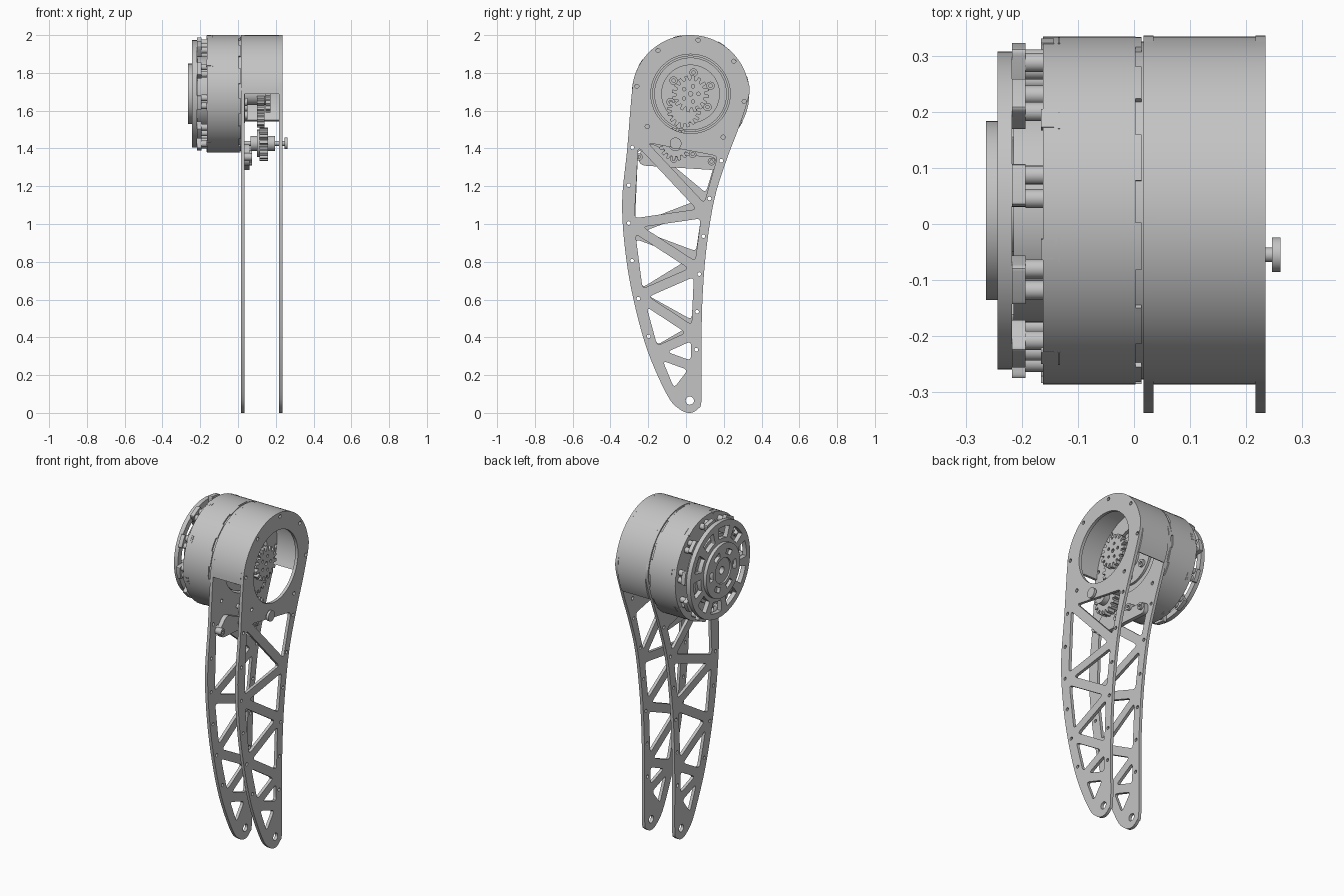
import bpy, bmesh, math
from math import sin, cos, pi, radians
from mathutils import Vector

cube = bpy.data.objects.get("Cube")
if cube:
    bpy.data.objects.remove(cube)

metal = bpy.data.materials.new("satin grey metal")
metal.use_nodes = True
GREY = (0.55, 0.55, 0.55, 1)
metal.diffuse_color = GREY
metal.node_tree.nodes["Principled BSDF"].inputs["Base Color"].default_value = GREY

CY, CZ, R = 0.024, 1.689, 0.311      # hip axis and housing radius
KY, KZ = -0.055, 1.427               # idler axis


def circle(r, y=CY, z=CZ, n=48):
    return [(y + r * cos(2 * pi * i / n), z + r * sin(2 * pi * i / n)) for i in range(n)]


def polar(r, deg, y=CY, z=CZ):
    return (y + r * cos(radians(deg)), z + r * sin(radians(deg)))


def sector(r0, r1, a0, a1, n=12):
    arc = [a0 + (a1 - a0) * i / n for i in range(n + 1)]
    return [polar(r1, a) for a in arc] + [polar(r0, a) for a in reversed(arc)]


def gear(r, teeth, depth, y, z):
    pts = []
    for i in range(teeth):
        for frac, rad in ((0, r - depth), (.3, r - depth), (.42, r), (.85, r)):
            pts.append(polar(rad, 360 * (i + frac) / teeth, y, z))
    return pts


def rounded(pts, amount):
    """Replace every corner by a short curve."""
    out = []
    for i, p in enumerate(pts):
        p = Vector(p)
        a, b = [p + (Vector(q) - p).normalized() * min(amount, (Vector(q) - p).length * .4)
                for q in (pts[i - 1], pts[(i + 1) % len(pts)])]
        for t in (0, .25, .5, .75, 1):
            out.append(tuple(a * (1 - t) ** 2 + p * 2 * t * (1 - t) + b * t * t))
    return out


def slab(name, outline, x0, x1, holes=()):
    """Flat (y, z) profile with holes, extruded along x."""
    cu = bpy.data.curves.new(name, 'CURVE')
    cu.dimensions, cu.fill_mode, cu.extrude = '2D', 'BOTH', (x1 - x0) / 2
    for loop in [outline, *holes]:
        sp = cu.splines.new('POLY')
        sp.points.add(len(loop) - 1)
        for pt, (y, z) in zip(sp.points, loop):
            pt.co = (y, z, 0, 1)
        sp.use_cyclic_u = True
    tmp = bpy.data.objects.new(name + "_profile", cu)
    bpy.context.collection.objects.link(tmp)
    dg = bpy.context.evaluated_depsgraph_get()
    mesh = bpy.data.meshes.new_from_object(tmp.evaluated_get(dg))
    bpy.data.objects.remove(tmp)
    bm = bmesh.new()
    bm.from_mesh(mesh)
    bmesh.ops.remove_doubles(bm, verts=bm.verts, dist=1e-5)
    for v in bm.verts:
        y, z, x = v.co
        v.co = (x + (x0 + x1) / 2, y, z)
    bmesh.ops.recalc_face_normals(bm, faces=bm.faces)
    bm.to_mesh(mesh)
    bm.free()
    mesh.name = name
    mesh.materials.clear()
    mesh.materials.append(metal)
    ob = bpy.data.objects.new(name, mesh)
    bpy.context.collection.objects.link(ob)
    bpy.ops.object.select_all(action='DESELECT')
    ob.select_set(True)
    bpy.context.view_layer.objects.active = ob
    bpy.ops.object.shade_smooth_by_angle(angle=radians(30))


# Leg side outline: front and rear edges listed from the top down
front = [(-.295, 1.6), (-.312, 1.39), (-.338, 1.12), (-.322, .86), (-.278, .6), (-.204, .33), (-.1, .095)]
rear = [(.285, 1.525), (.215, 1.34), (.15, 1.13), (.107, .86), (.087, .6), (.082, .35), (.082, .07)]
toe = [(.063, .022), (.02, 0), (-.035, .02)]


def edge(side, z):
    for (ya, za), (yb, zb) in zip(side, side[1:]):
        if zb <= z <= za:
            return yb + (ya - yb) * (z - zb) / (za - zb)
    return side[0][0] if z > side[0][1] else side[-1][0]


def smooth_loop(pts, n=5):
    out = []
    for i in range(len(pts)):
        a, b, c, d = [Vector(pts[(i + k) % len(pts)]) for k in (-1, 0, 1, 2)]
        for t in [k / n for k in range(n)]:
            out.append(tuple(.5 * (2 * b + (c - a) * t + (2 * a - 5 * b + 4 * c - d) * t * t
                                   + (3 * b - a - 3 * c + d) * t ** 3)))
    return out


def truss(nodes):
    """Triangular windows between the struts of a zigzag."""
    pts = [(edge(rear, z) - .03, z) if i % 2 == 0 else (edge(front, z) + .03, z)
           for i, z in enumerate(nodes)]
    wins = []
    for tri in zip(pts, pts[1:], pts[2:]):
        a, b, c = map(Vector, tri)
        la, lb, lc = (b - c).length, (c - a).length, (a - b).length
        mid = (a * la + b * lb + c * lc) / (la + lb + lc)
        s = (la + lb + lc) / 2
        inr = math.sqrt((s - la) * (s - lb) * (s - lc) / s)
        k = max(.2, (inr - .026) / inr)
        wins.append(rounded([tuple(mid + (p - mid) * k) for p in (a, b, c)], .025))
    return wins


outline = smooth_loop([polar(R, a) for a in range(0, 181, 15)] + front + toe[::-1] + rear[::-1])
rivets = [circle(.011, *polar(.287, -8 + 45 * i), 12) for i in range(8) if i != 6]
for i in range(6):
    z = 1.405 - .2 * i
    rivets.append(circle(.01, edge(front, z) + .027, z, 12))
    rivets.append(circle(.01, edge(rear, z - .07) - .027, z - .07, 12))
ankle = circle(.022, .02, .065, 20)

slab("outer_leg_plate", outline, .217, .235,
     [circle(.21), ankle] + rivets + truss([1.38, 1.47, 1.06, 1.0, .76, .62, .42, .32, .24, .08]))
slab("inner_leg_plate", outline, .017, .035,
     [circle(.2), ankle] + rivets + truss([1.34, 1.45, 1.12, .96, .82, .62, .45, .32, .24, .08]))

# Curved shroud joining the plates over the hip
slab("hip_shroud", sector(R - .015, R, -28, 180, 48), .035, .217)

# Motor housing and output face
slab("motor_housing", circle(R, n=80), -.163, .003, [circle(.2)])
slab("motor_spacer_ring", circle(.302, n=80), .003, .017, [circle(.2)])
slab("motor_face", circle(.192, n=64), -.01, .022)
slab("output_carrier", circle(.155, n=64), .022, .036)
for i in range(6):
    y, z = polar(.114, 22 + 60 * i)
    slab("carrier_bolt", circle(.022, y, z, 16), .036, .05, [circle(.01, y, z, 6)])

# Gear train between the plates
pins = [circle(.009, *polar(.042, 72 * i), 10) for i in range(5)] + [circle(.012, n=10)]
slab("drive_gear", gear(.098, 16, .024, CY, CZ), .145, .172, pins)
slab("drive_gear_hub", circle(.06), .036, .145)
slab("transfer_gear", gear(.09, 16, .022, -.01, 1.6), .1, .14)
slab("idler_gear", gear(.088, 16, .022, KY, KZ - .005), .115, .16)
slab("idler_flange", circle(.072, KY, KZ), .1, .115)
slab("idler_hub", circle(.04, KY, KZ), .065, .195)
slab("idler_shaft", circle(.013, KY, KZ, 16), .035, .25)
slab("idler_cap", circle(.031, KY, KZ, 32), .247, .262)

# Tensioner bracket with bolts
slab("tensioner_bracket", rounded([(-.26, 1.36), (-.19, 1.43), (-.06, 1.37), (.16, 1.355),
                                   (.16, 1.285), (-.08, 1.3), (-.24, 1.31)], .03), .035, .06)
for y, z in ((-.25, 1.355), (-.065, 1.345), (.035, 1.37), (.135, 1.33)):
    slab("bracket_bolt", circle(.02, y, z, 16), .035, .075, [circle(.009, y, z, 6)])

# Rear end of the motor: core, lugs, windowed cover and hub
slab("motor_core", circle(.2, n=64), -.215, -.15, [circle(.075)])
slab("rear_cover", circle(.284, n=72), -.244, -.218,
     [circle(.075)] + [rounded(sector(.183, .25, 36 * i + 15, 36 * i + 39), .02) for i in range(10)])
slab("rear_hub", circle(.16, n=64), -.264, -.244,
     [circle(.075)] + [rounded(sector(.095, .125, 60 * i - 14, 60 * i + 14, 6), .008) for i in range(6)])
slab("hub_core", circle(.074), -.255, -.2, [circle(.022, n=20)])
for i in range(10):
    a = 36 * i + 9
    slab("cover_lug", rounded(sector(.235, .3, a - 7.5, a + 7.5, 5), .012), -.218, -.194)
    for d in (-4.5, 4.5):
        slab("lug_standoff", circle(.017, *polar(.272, a + d), 16), -.194, -.163)

# Small clips around the housing rim and coupling teeth by the inner plate
for i in range(8):
    a = 45 * i + 13
    slab("rim_clip", sector(.3, R + .001, a - 3.5, a + 3.5, 4), -.166, -.143)
    slab("rim_clip_tab", sector(.3, R + .002, a - 4, a + 4, 4), -.136, -.132)
for i in range(12):
    slab("coupling_tooth", sector(.295, R, 30 * i + 4, 30 * i + 20, 6), .003, .013)
